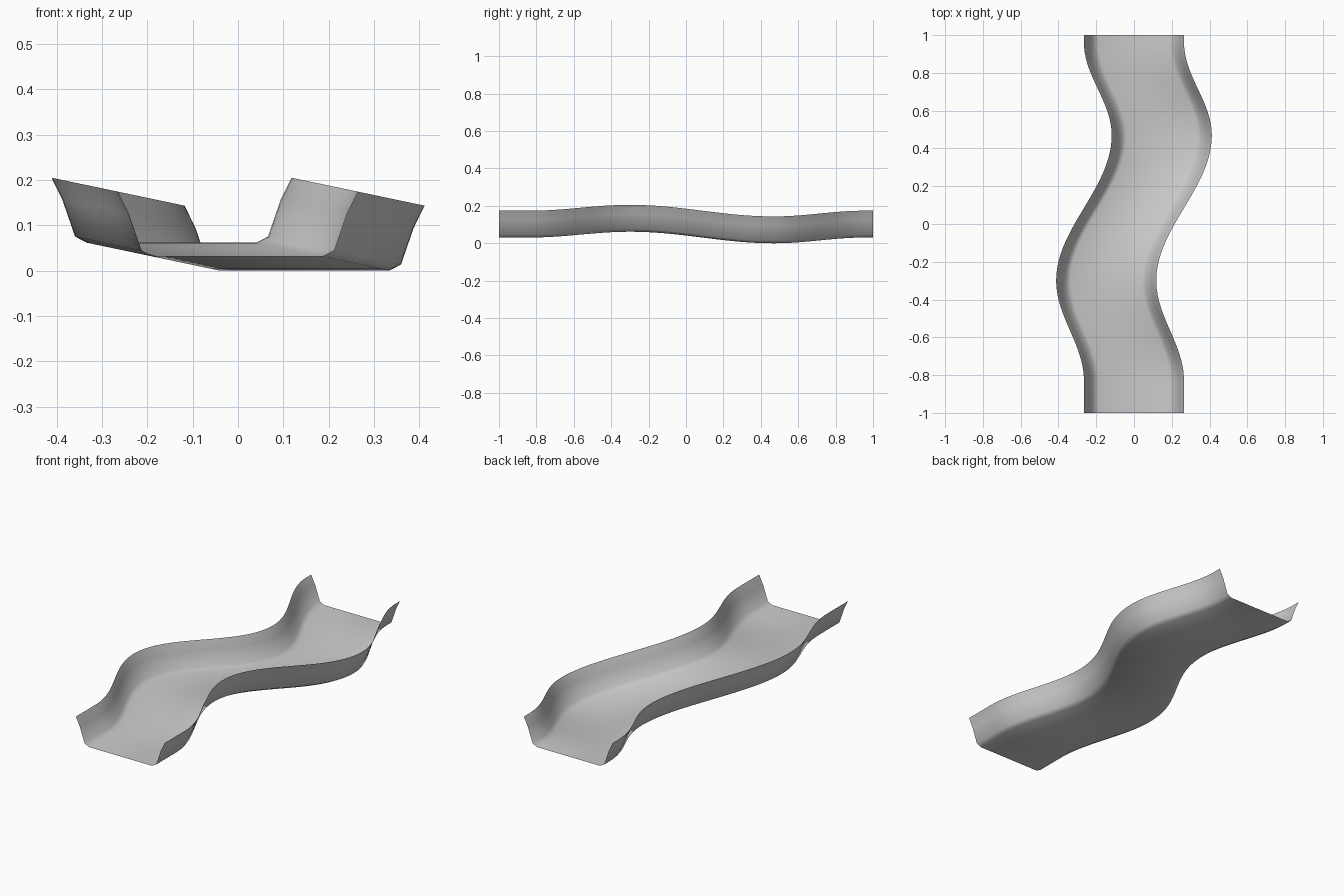
import bpy, bmesh, math

if "Cube" in bpy.data.objects:
    bpy.data.objects.remove(bpy.data.objects["Cube"])

# Half cross-section of the open channel (x, z), floor corner to rim
HALF = [(0.187, 0.0335), (0.213, 0.047), (0.241, 0.128), (0.265, 0.177)]
PROFILE = [(-x, z) for x, z in reversed(HALF)] + HALF

# Sideways bend of the centre line: (y, x shift), eased between keys
BEND = [(-1.0, 0), (-0.83, 0), (-0.3, -0.147), (0.47, 0.147), (0.96, 0), (1.0, 0)]
TILT = -0.21   # the bend drops as it moves to +x
ROWS = 64


def shift(y):
    for (y0, a), (y1, b) in zip(BEND, BEND[1:]):
        if y <= y1:
            return a + (b - a) * (1 - math.cos(math.pi * (y - y0) / (y1 - y0))) / 2
    return 0


# Sweep the profile along y without turning it
bm = bmesh.new()
rows = []
for i in range(ROWS + 1):
    y = -1 + 2 * i / ROWS
    d = shift(y)
    rows.append([bm.verts.new((x + d, y, z + TILT * d)) for x, z in PROFILE])
for r0, r1 in zip(rows, rows[1:]):
    for j in range(len(PROFILE) - 1):
        bm.faces.new((r0[j], r0[j + 1], r1[j + 1], r1[j]))

# Rest it on the ground
low = min(v.co.z for v in bm.verts)
for v in bm.verts:
    v.co.z -= low

mesh = bpy.data.meshes.new("winding_channel")
bm.to_mesh(mesh)
bm.free()
channel = bpy.data.objects.new("winding_channel", mesh)
bpy.context.collection.objects.link(channel)
for p in mesh.polygons:
    p.use_smooth = True
